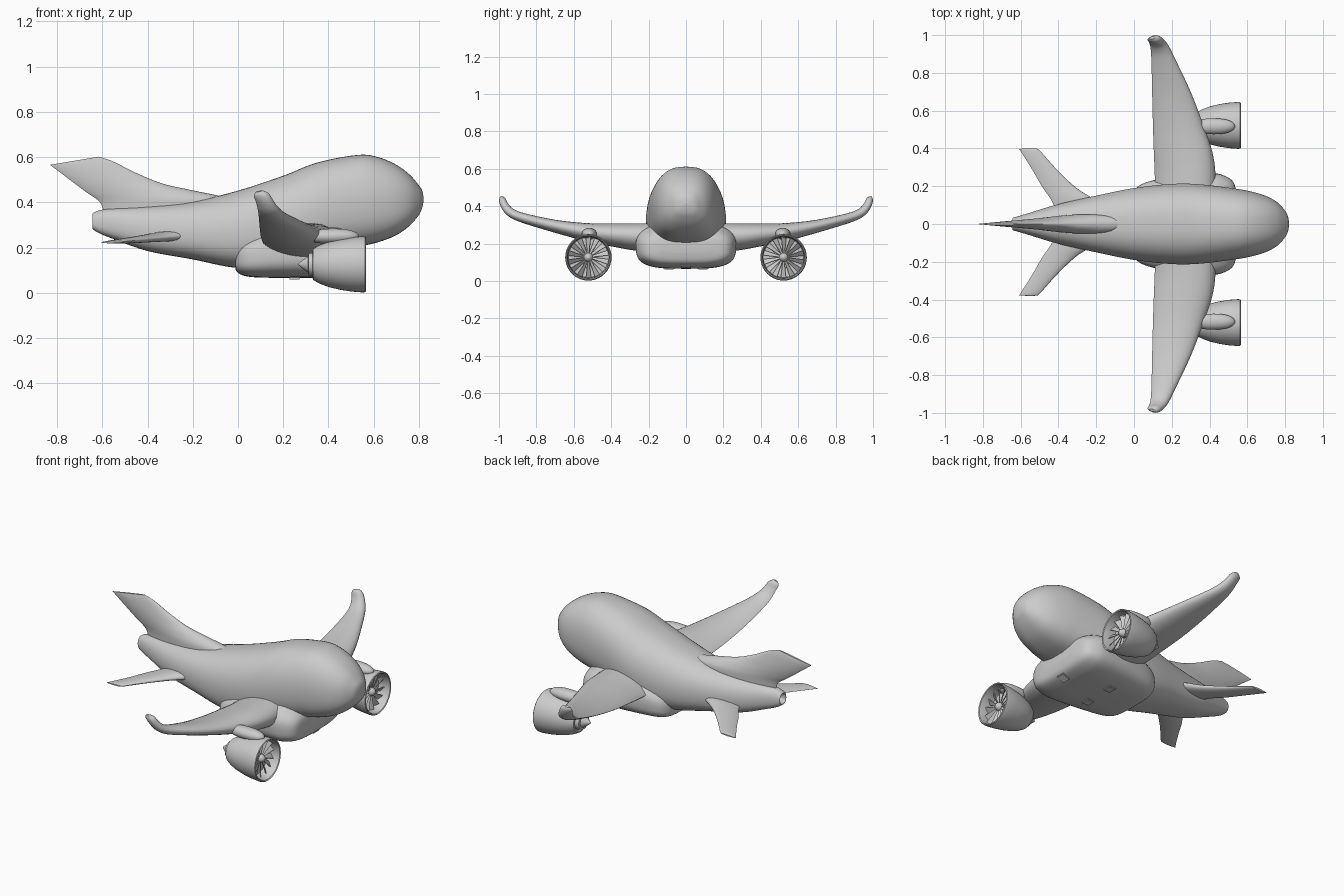
import bpy, bmesh, math
from mathutils import Vector, Matrix

cube = bpy.data.objects.get("Cube")
if cube:
    bpy.data.objects.remove(cube)


def finish(name, bm, mirror=False, angle=40):
    bmesh.ops.recalc_face_normals(bm, faces=bm.faces)
    mesh = bpy.data.meshes.new(name)
    bm.to_mesh(mesh)
    bm.free()
    obj = bpy.data.objects.new(name, mesh)
    bpy.context.collection.objects.link(obj)
    bpy.ops.object.select_all(action='DESELECT')
    obj.select_set(True)
    bpy.context.view_layer.objects.active = obj
    bpy.ops.object.shade_smooth_by_angle(angle=math.radians(angle))
    if mirror:
        mod = obj.modifiers.new("Mirror", 'MIRROR')
        mod.use_axis = (False, True, False)
    return obj


def smooth(rows, steps=5):
    """Catmull-Rom interpolation through rows of numbers."""
    out = []
    for i in range(len(rows) - 1):
        a, b, c, d = (rows[max(0, min(len(rows) - 1, i + k))] for k in (-1, 0, 1, 2))
        for s in range(steps):
            t = s / steps
            out.append([q + t * (r - p) / 2 + t * t * (p - 2.5 * q + 2 * r - u / 2)
                        + t ** 3 * (1.5 * (q - r) + (u - p) / 2)
                        for p, q, r, u in zip(a, b, c, d)])
    return out + [list(rows[-1])]


def loft(bm, rings):
    """Skin a list of closed rings and cap both ends."""
    vs = [[bm.verts.new(p) for p in ring] for ring in rings]
    n = len(vs[0])
    for a, b in zip(vs, vs[1:]):
        for i in range(n):
            j = (i + 1) % n
            bm.faces.new((a[i], a[j], b[j], b[i]))
    bm.faces.new(vs[0])
    bm.faces.new(vs[-1])


def hull(name, stations, top_e, low_e, taper, n=48):
    """Stations are x, bottom z, top z, half width."""
    rings = []
    for x, lo, hi, w in smooth(stations):
        ring = []
        for i in range(n):
            t = 2 * math.pi * i / n
            c, s = math.cos(t), math.sin(t)
            e = 2 / (top_e if s > 0 else low_e)
            v = math.copysign(abs(s) ** e, s)
            y = math.copysign(abs(c) ** e, c) * w * (1 - taper * max(v, 0))
            ring.append((x, y, (lo + hi) / 2 + v * (hi - lo) / 2))
        rings.append(ring)
    bm = bmesh.new()
    loft(bm, rings)
    return finish(name, bm)


def foil(name, sections, mirror=False, n=14):
    """Sections are leading point, trailing point, thickness."""
    rows = smooth(sections)
    mids = [(Vector(r[:3]) + Vector(r[3:6])) / 2 for r in rows]
    rings = []
    for k, r in enumerate(rows):
        le, te = Vector(r[:3]), Vector(r[3:6])
        span = mids[min(k + 1, len(rows) - 1)] - mids[max(k - 1, 0)]
        normal = (te - le).cross(span).normalized()
        ring = []
        for i in range(2 * n):
            a = math.pi * i / n
            u = (1 - math.cos(a)) / 2
            h = 1.35 * math.sqrt(u) * (1 - u) ** 0.8 * r[6]
            ring.append(le.lerp(te, u) + normal * (h if i < n else -h))
        rings.append(ring)
    bm = bmesh.new()
    loft(bm, rings)
    return finish(name, bm, mirror)


def lathe(name, profile, y, z, n=40):
    """Revolve x, radius pairs about the engine axis."""
    bm = bmesh.new()
    loft(bm, [[(x, y + r * math.cos(2 * math.pi * i / n), z + r * math.sin(2 * math.pi * i / n))
               for i in range(n)] for x, r in profile])
    return finish(name, bm, True)


# Fuselage with a recessed tail exhaust
hull("fuselage", [
    (-.60, .30, .335, .018), (-.638, .29, .345, .026), (-.64, .28, .353, .033),
    (-.61, .262, .366, .042), (-.55, .238, .373, .06), (-.4, .185, .385, .105),
    (-.2, .148, .405, .15), (0, .11, .452, .19), (.2, .12, .518, .212),
    (.35, .165, .576, .21), (.53, .203, .61, .188), (.62, .224, .6, .172),
    (.7, .255, .566, .148), (.76, .298, .522, .114), (.8, .345, .475, .07),
    (.815, .378, .45, .04), (.821, .412, .418, .004)], 2.5, 2.9, .1)

# Belly fairing
hull("belly_fairing", [
    (-.012, .12, .18, .1), (-.004, .092, .21, .165), (.05, .071, .26, .215),
    (.2, .066, .31, .25), (.4, .066, .315, .268), (.48, .076, .295, .255),
    (.53, .10, .26, .215), (.545, .15, .22, .13)], 2.6, 3.4, 0)

# Wings curving up into winglets
foil("wings", [
    (.43, .08, .24, .11, .08, .22, .14), (.432, .25, .242, .11, .25, .222, .13),
    (.415, .38, .25, .105, .38, .236, .11), (.365, .53, .265, .1, .53, .255, .085),
    (.3, .7, .296, .096, .7, .288, .06), (.22, .87, .338, .092, .87, .335, .046),
    (.185, .94, .366, .088, .93, .365, .042), (.16, .972, .4, .08, .96, .4, .038),
    (.137, .986, .437, .07, .976, .43, .032), (.11, .99, .452, .08, .982, .447, .012)], True)

# Tail surfaces
stab = foil("tailplanes", [
    (-.1, .04, .256, -.4, .04, .25, .045), (-.21, .12, .254, -.44, .12, .245, .04),
    (-.31, .185, .245, -.485, .185, .238, .032), (-.41, .28, .236, -.54, .28, .23, .024),
    (-.495, .375, .228, -.6, .375, .224, .015), (-.51, .387, .226, -.61, .387, .223, .006)], True)
stab.location.y = .01
foil("tail_fin", [
    (-.04, 0, .38, -.59, 0, .34, .09), (-.055, 0, .42, -.61, 0, .40, .088),
    (-.2, 0, .453, -.665, 0, .441, .066), (-.33, 0, .482, -.715, 0, .478, .05),
    (-.45, 0, .53, -.765, 0, .516, .036), (-.55, 0, .58, -.81, 0, .55, .022),
    (-.615, 0, .602, -.832, 0, .566, .01)])

# Engine pods: nacelle with open intake, exhaust core, spinner
EY, EZ, FAN_X = .522, .126, .515
lathe("engine_nacelles", [
    (.345, .05), (.33, .06), (.332, .069), (.36, .085), (.4, .1), (.45, .112),
    (.5, .12), (.55, .124), (.562, .123), (.566, .119), (.562, .114), (.54, .11),
    (.49, .107), (.488, .02)], EY, EZ)
lathe("exhaust_cores", [(.268, .004), (.285, .018), (.31, .036), (.312, .048), (.36, .056)], EY, EZ)
lathe("fan_spinners", [(.485, .024), (.52, .024), (.535, .017), (.543, .004)], EY, EZ, 24)

# Fan blades, pitched about their radial axis
bm = bmesh.new()
blades = 14
for k in range(blades):
    turn = Matrix.Rotation(2 * math.pi * k / blades, 4, 'X')
    pitch = Matrix.Rotation(math.radians(40), 4, 'Z')
    ring = []
    for height, half in ((.018, .005), (.07, .012), (.109, .018)):
        ring.append([Matrix.Translation((FAN_X, EY, EZ)) @ turn @ pitch @ Vector((t, w, height))
                     for t, w in ((-.002, -half), (.002, -half), (.002, half), (-.002, half))])
    loft(bm, ring)
finish("fan_blades", bm, True)

# Rounded pylons joining the engines to the wings
bm = bmesh.new()
bmesh.ops.create_uvsphere(bm, u_segments=32, v_segments=16, radius=1)
for v in bm.verts:
    x, y, z = v.co
    v.co = (.42 + .115 * math.copysign(abs(x) ** .8, x), EY - .005 + .042 * y, .25 + .034 * z)
finish("engine_pylons", bm, True)

# Small vents under the belly
for name, x, y, z, tilt in (("front_vent", .5, 0, .083, -25), ("belly_vents", .25, .09, .066, 0)):
    bm = bmesh.new()
    bmesh.ops.create_cube(bm, size=1, matrix=Matrix.Translation((x, y, z))
                          @ Matrix.Rotation(math.radians(tilt), 4, 'Y')
                          @ Matrix.Diagonal((.05, .055, .012, 1)))
    bmesh.ops.bevel(bm, geom=bm.edges[:], offset=.003, segments=2, affect='EDGES')
    finish(name, bm, y > 0)
